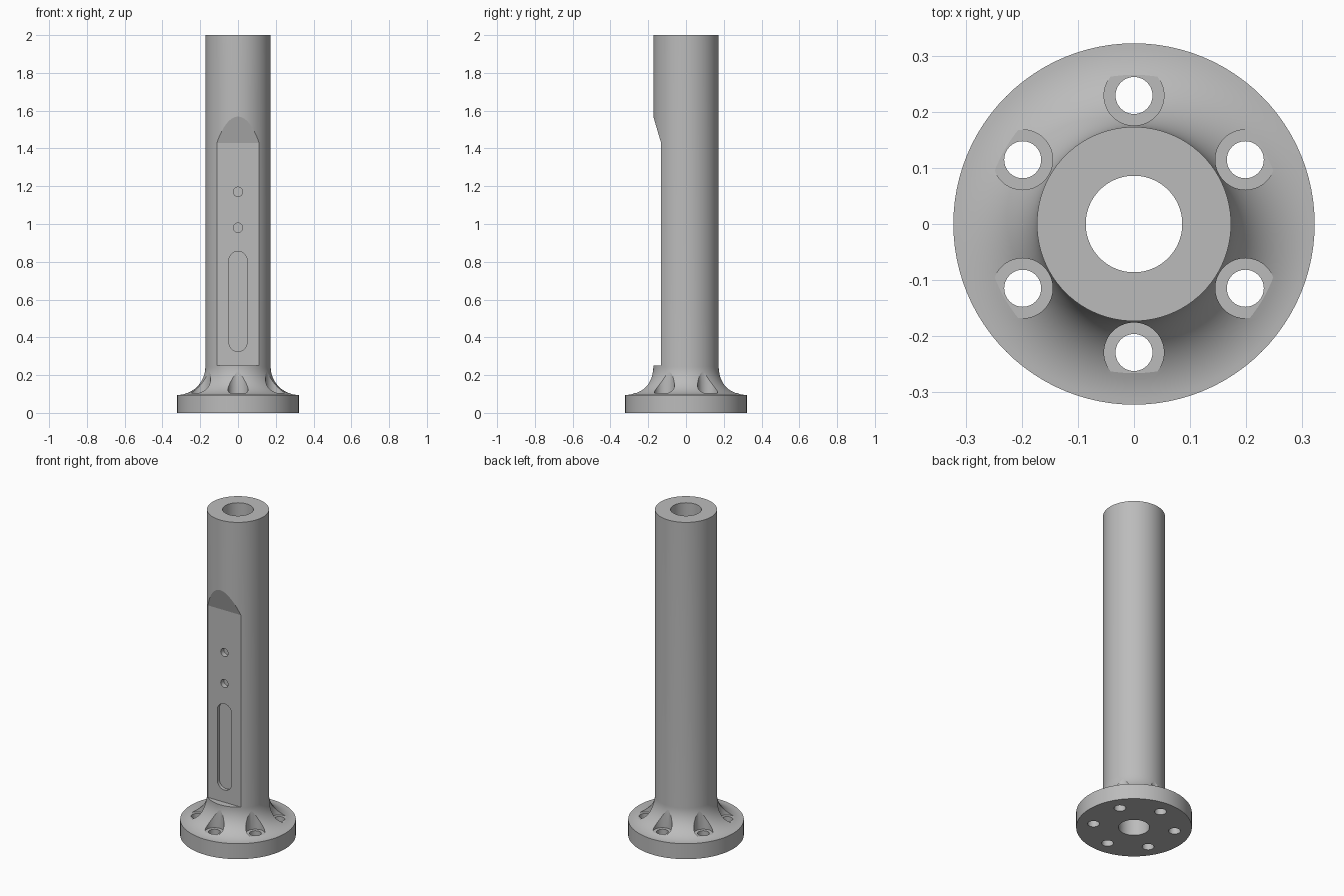
import bpy, bmesh
from math import sin, cos, pi, radians
from mathutils import Vector

cube = bpy.data.objects.get("Cube")
if cube:
    bpy.data.objects.remove(cube)

HEIGHT, TUBE_R, BORE_R = 2.0, 0.173, 0.086
FLANGE_R, FLANGE_H, FILLET = 0.322, 0.095, 0.149
FLAT_Y, STEP_Z = -0.132, 0.25

grey = bpy.data.materials.new("machined_grey")
grey.use_nodes = True
COLOUR = (0.5, 0.5, 0.5, 1)
grey.diffuse_color = COLOUR
grey.node_tree.nodes["Principled BSDF"].inputs["Base Color"].default_value = COLOUR


def make_object(name, bm):
    bmesh.ops.recalc_face_normals(bm, faces=bm.faces)
    mesh = bpy.data.meshes.new(name)
    bm.to_mesh(mesh)
    bm.free()
    mesh.materials.append(grey)
    obj = bpy.data.objects.new(name, mesh)
    bpy.context.collection.objects.link(obj)
    return obj


def lathe(name, profile, segments):
    """Revolve a closed (radius, height) profile around z."""
    bm = bmesh.new()
    verts = [bm.verts.new((r, 0, z)) for r, z in profile]
    edges = [bm.edges.new((v, verts[i - 1])) for i, v in enumerate(verts)]
    bmesh.ops.spin(bm, geom=verts + edges, cent=(0, 0, 0), axis=(0, 0, 1),
                   angle=2 * pi, steps=segments, use_merge=True)
    bmesh.ops.remove_doubles(bm, verts=bm.verts, dist=1e-5)
    return make_object(name, bm)


def prism(name, points, direction):
    """Extrude a planar outline along a direction."""
    bm = bmesh.new()
    face = bm.faces.new([bm.verts.new(p) for p in points])
    new = bmesh.ops.extrude_face_region(bm, geom=[face], use_keep_orig=True)["geom"]
    moved = [g for g in new if isinstance(g, bmesh.types.BMVert)]
    bmesh.ops.translate(bm, verts=moved, vec=Vector(direction))
    return make_object(name, bm)


def arc(cx, cy, r, start, end, steps):
    return [(cx + r * cos(start + (end - start) * i / steps),
             cy + r * sin(start + (end - start) * i / steps)) for i in range(steps + 1)]


def front_pocket(name, z_low, z_high, r, depth):
    """Round-ended pocket sunk into the flat on the front."""
    outline = arc(0, z_high, r, 0, pi, 16) + arc(0, z_low, r, pi, 2 * pi, 16)
    if z_low == z_high:
        outline = arc(0, z_low, r, 0, 2 * pi, 32)[:-1]
    return prism(name, [(x, -0.25, z) for x, z in outline], (0, 0.25 + FLAT_Y + depth, 0))


def upright_cutter(name, x, y, r, low, high):
    outline = arc(x, y, r, 0, 2 * pi, 40)[:-1]
    return prism(name, [(px, py, low) for px, py in outline], (0, 0, high - low))


# Hollow tube with a filleted base flange
fillet = arc(TUBE_R + FILLET, FLANGE_H + FILLET, FILLET, 1.5 * pi, pi, 20)
column = lathe("flanged_column", [(BORE_R, 0), (FLANGE_R, 0)] + fillet
               + [(TUBE_R, HEIGHT), (BORE_R, HEIGHT)], 96)

# Long front flat with a sloped run-out at its top
flat_outline = [(FLAT_Y, STEP_Z), (FLAT_Y, 1.43), (-0.2, 1.66), (-0.2, STEP_Z)]
cutters = [prism("flat_cutter", [(-0.3, y, z) for y, z in flat_outline], (0.6, 0, 0))]

# Slot and two small holes in the flat
cutters.append(front_pocket("slot_cutter", 0.373, 0.807, 0.048, 0.02))
for z in (0.98, 1.17):
    cutters.append(front_pocket("small_hole_cutter", z, z, 0.025, 0.03))

# Six counterbored bolt holes
for i in range(6):
    a = radians(90 + 60 * i)
    x, y = 0.229 * cos(a), 0.229 * sin(a)
    cutters.append(upright_cutter("counterbore_cutter", x, y, 0.0535, 0.106, 0.24))
    cutters.append(upright_cutter("bolt_hole_cutter", x, y, 0.033, -0.1, 0.2))

bpy.context.view_layer.objects.active = column
for cutter in cutters:
    cutter.hide_render = True
    mod = column.modifiers.new("cut", "BOOLEAN")
    mod.operation, mod.solver, mod.object = "DIFFERENCE", "EXACT", cutter
    bpy.ops.object.modifier_apply(modifier=mod.name)
    bpy.data.objects.remove(cutter)

bpy.ops.object.select_all(action="DESELECT")
column.select_set(True)
bpy.ops.object.shade_smooth_by_angle(angle=radians(14))
